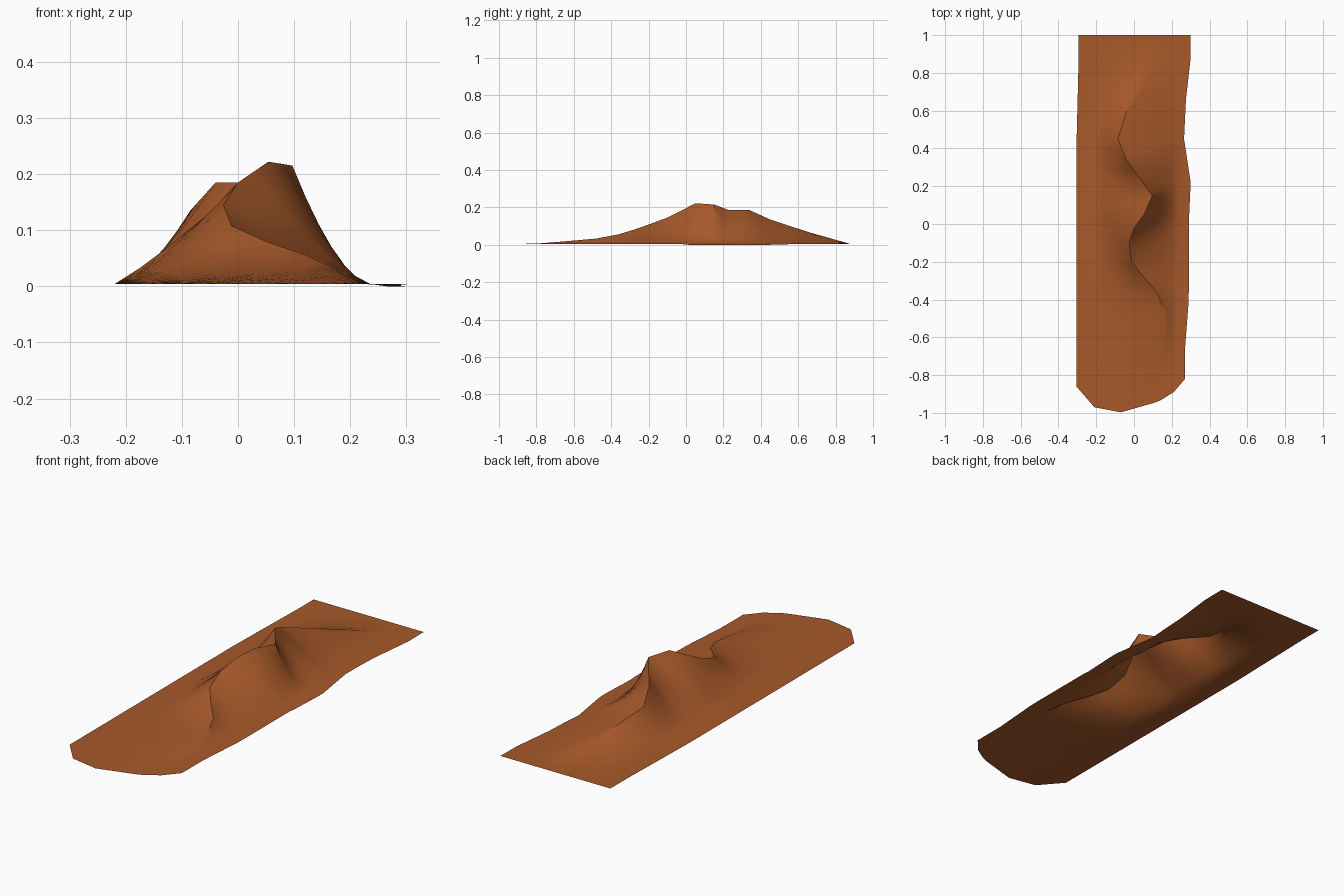
import bpy, bmesh

if "Cube" in bpy.data.objects:
    bpy.data.objects.remove(bpy.data.objects["Cube"], do_unlink=True)

# Sand colour
sand = bpy.data.materials.new("orange_brown_sand")
sand.use_nodes = True
colour = (0.385, 0.1, 0.023, 1)
sand.diffuse_color = colour
bsdf = sand.node_tree.nodes["Principled BSDF"]
bsdf.inputs["Base Color"].default_value = colour
bsdf.inputs["Roughness"].default_value = 0.9

GROUND = 0.004
LEFT_FOOT, RIGHT_FOOT = -0.22, 0.236
STEPS = 6

# Winding crest: y, x, z
crest = [(-0.8, 0.1, 0.006), (-0.65, 0.16, 0.018), (-0.48, 0.17, 0.033),
         (-0.36, 0.12, 0.056), (-0.28, 0.05, 0.08), (-0.2, -0.012, 0.108),
         (-0.1, -0.026, 0.145), (-0.02, 0, 0.185), (0.05, 0.054, 0.222),
         (0.15, 0.097, 0.215), (0.23, 0.04, 0.185), (0.34, -0.04, 0.185),
         (0.45, -0.085, 0.135), (0.66, -0.02, 0.066), (0.88, 0.11, GROUND)]

# Sheet outline: side edges as (y, x), rounded front as (x, y)
right_edge = [(-0.8, 0.27), (-0.66, 0.27), (-0.4, 0.29), (0, 0.29),
              (0.22, 0.3), (0.45, 0.265), (0.66, 0.275), (0.88, 0.3)]
left_edge = [(-0.8, -0.305), (0.4, -0.305), (1, -0.29)]
front_edge = [(-0.305, -0.86), (-0.21, -0.97), (-0.07, -0.997),
              (0.13, -0.94), (0.21, -0.89), (0.27, -0.82)]


def sample(points, t):
    """Linear interpolation along a list of (t, value)."""
    if t <= points[0][0]:
        return points[0][1]
    for (a, va), (b, vb) in zip(points, points[1:]):
        if t <= b:
            return va + (vb - va) * (t - a) / (b - a)
    return points[-1][1]


def slope(y, foot, x, z):
    """Points from foot to crest; narrow slopes sag more than wide ones."""
    width = abs(x - foot)
    power = min(1.7, max(1.1, 1.7 - (width - 0.13) * 4))
    return [(foot + (x - foot) * i / STEPS, y,
             GROUND + (z - GROUND) * (i / STEPS) ** power)
            for i in range(STEPS + 1)]


def cross_section(y, x, z):
    left = slope(y, LEFT_FOOT, x, z)
    right = slope(y, RIGHT_FOOT, x, z)[:-1][::-1]
    dip = 0 if 0 < y < 0.46 else GROUND - 0.001
    return [(sample(left_edge, y), y, GROUND)] + left + right + [(sample(right_edge, y), y, dip)]


# Cross-sections, with one extra between each pair of crest points
rows = []
for a, b in zip(crest, crest[1:]):
    rows.append(cross_section(*a))
    rows.append(cross_section(*[(p + q) / 2 for p, q in zip(a, b)]))
rows.append(cross_section(*crest[-1]))

# Flat rounded front and straight back
n = 2 * STEPS + 1
front_x = [-0.305] + [-0.21 + 0.42 * i / (n - 1) for i in range(n)] + [0.27]
rows.insert(0, [(x, sample(front_edge, x), GROUND) for x in front_x])
rows.append([(x, 1, GROUND) for x, y, z in rows[-1]])

# Skin the sections into one open sheet
bm = bmesh.new()
grid = [[bm.verts.new(p) for p in row] for row in rows]
for r, s in zip(grid, grid[1:]):
    for i in range(len(r) - 1):
        bm.faces.new((r[i], r[i + 1], s[i + 1], s[i]))
bm.normal_update()
mesh = bpy.data.meshes.new("sand_dune")
bm.to_mesh(mesh)
bm.free()
mesh.materials.append(sand)
dune = bpy.data.objects.new("sand_dune", mesh)
bpy.context.collection.objects.link(dune)

# Smooth slopes with a sharp crest
bpy.ops.object.select_all(action='DESELECT')
dune.select_set(True)
bpy.context.view_layer.objects.active = dune
bpy.ops.object.shade_smooth_by_angle(angle=0.75)
